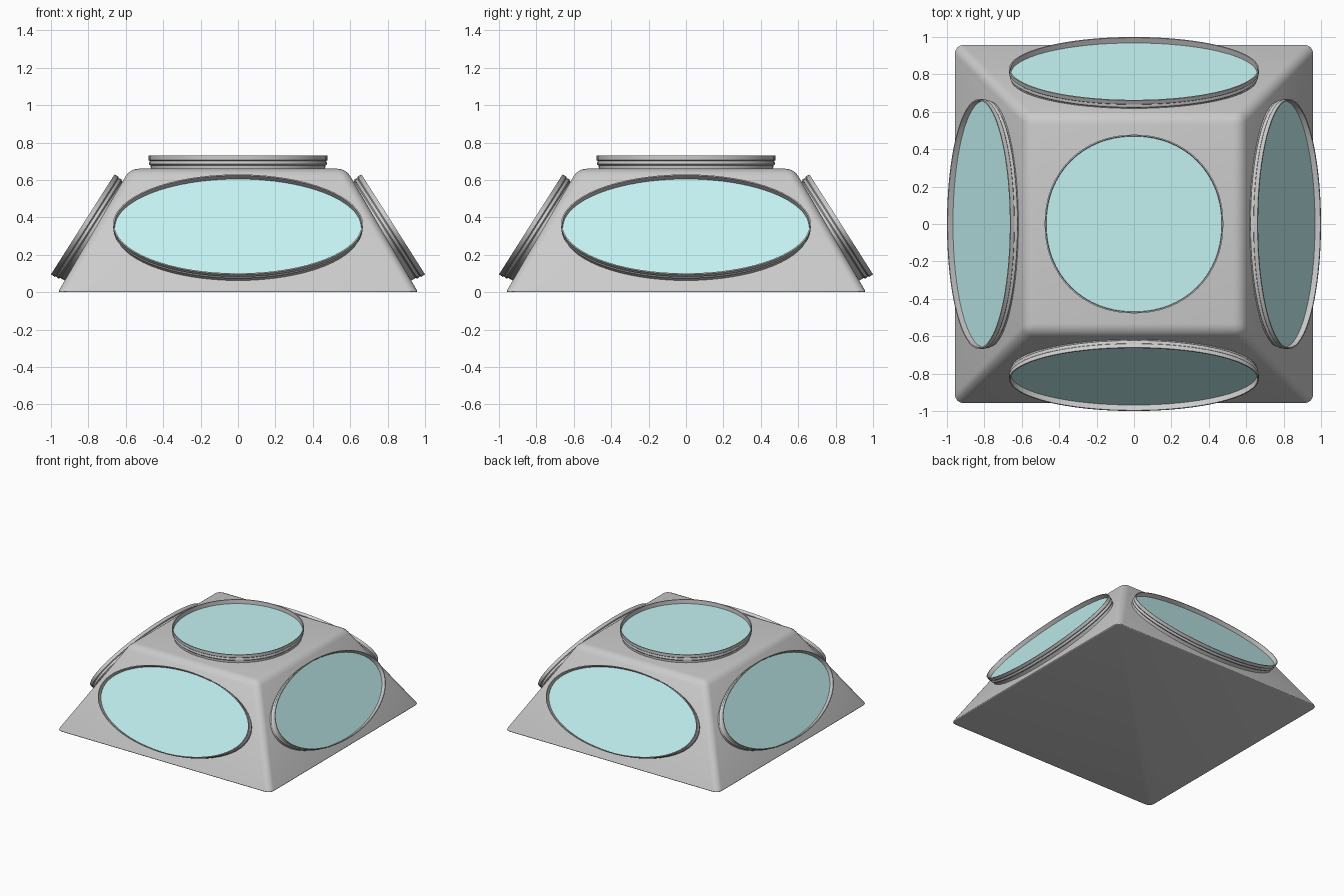
import bpy, bmesh, math
from mathutils import Matrix, Vector

if "Cube" in bpy.data.objects:
    bpy.data.objects.remove(bpy.data.objects["Cube"])

SEG = 64
glass_mat = bpy.data.materials.new("pale_glass")
glass_mat.diffuse_color = (0.55, 0.88, 0.88, 1)
glass_mat.use_nodes = True
glass_mat.node_tree.nodes["Principled BSDF"].inputs["Base Color"].default_value = glass_mat.diffuse_color


def finish(bm, name, matrix=Matrix(), angle=35):
    bmesh.ops.recalc_face_normals(bm, faces=bm.faces)
    me = bpy.data.meshes.new(name)
    bm.to_mesh(me)
    bm.free()
    ob = bpy.data.objects.new(name, me)
    bpy.context.collection.objects.link(ob)
    ob.matrix_world = matrix
    bpy.ops.object.select_all(action='DESELECT')
    ob.select_set(True)
    bpy.context.view_layer.objects.active = ob
    bpy.ops.object.shade_smooth_by_angle(angle=math.radians(angle))
    return ob


def loop(bm, a, b, h, power):
    # one oval ring of vertices; power above 2 makes it slightly squarer
    out = []
    for i in range(SEG):
        t = 2 * math.pi * i / SEG
        c, s = math.cos(t), math.sin(t)
        x = math.copysign(abs(c) ** (2 / power), c)
        y = math.copysign(abs(s) ** (2 / power), s)
        out.append(bm.verts.new((a * x, b * y, h)))
    return out


# Ridged rim section: (radius offset, height above the wall)
RIM = [(-0.012, 0.0), (-0.007, 0.07), (0, 0.07), (0, 0.046), (-0.007, 0.040),
       (-0.003, 0.032), (-0.003, 0.024), (-0.012, 0.016), (-0.012, -0.012)]


def window(name, a, b, matrix, power=2.0):
    bm = bmesh.new()
    rings = [loop(bm, a + r, b + r, h, power) for r, h in RIM]
    for p, q in zip(rings, rings[1:]):
        for i in range(SEG):
            j = (i + 1) % SEG
            bm.faces.new((p[i], p[j], q[j], q[i]))
    finish(bm, name + "_rim", matrix)
    # recessed pane
    bm = bmesh.new()
    bm.faces.new(loop(bm, a - 0.008, b - 0.008, 0.038, power))
    pane = finish(bm, name + "_glass", matrix)
    pane.data.materials.append(glass_mat)


# Body: tapered square block with softened edges
bm = bmesh.new()
bmesh.ops.create_cube(bm, size=2)
for v in bm.verts:
    top = v.co.z > 0
    half = 0.577 if top else 0.963
    v.co = (math.copysign(half, v.co.x), math.copysign(half, v.co.y),
            0.66 if top else 0.0)
upper = [e for e in bm.edges if max(v.co.z for v in e.verts) > 0.5]
lower = [e for e in bm.edges if e not in upper]
bmesh.ops.bevel(bm, geom=upper, offset=0.045, segments=4, profile=0.5,
                affect='EDGES')
lower = [e for e in bm.edges if all(v.co.z < 0.001 for v in e.verts)]
bmesh.ops.bevel(bm, geom=lower, offset=0.012, segments=3, profile=0.5,
                affect='EDGES', clamp_overlap=True)
finish(bm, "body", angle=50)

# Roof window
window("roof_window", 0.478, 0.478, Matrix.Translation((0, 0, 0.66)), 2.1)

# Four leaning side windows
up = Vector((-0.34, 0, 0.535)).normalized()
normal = Vector((up.z, 0, -up.x))
side = up.cross(normal)
centre = Vector((0.83, 0, 0.3625)) - normal * 0.07
rot = Matrix((side, up, normal)).transposed().to_4x4()
lean = Matrix.Translation(centre) @ rot
for i, name in enumerate(("right", "back", "left", "front")):
    window(name + "_window", 0.668, 0.317,
           Matrix.Rotation(i * math.pi / 2, 4, 'Z') @ lean)
